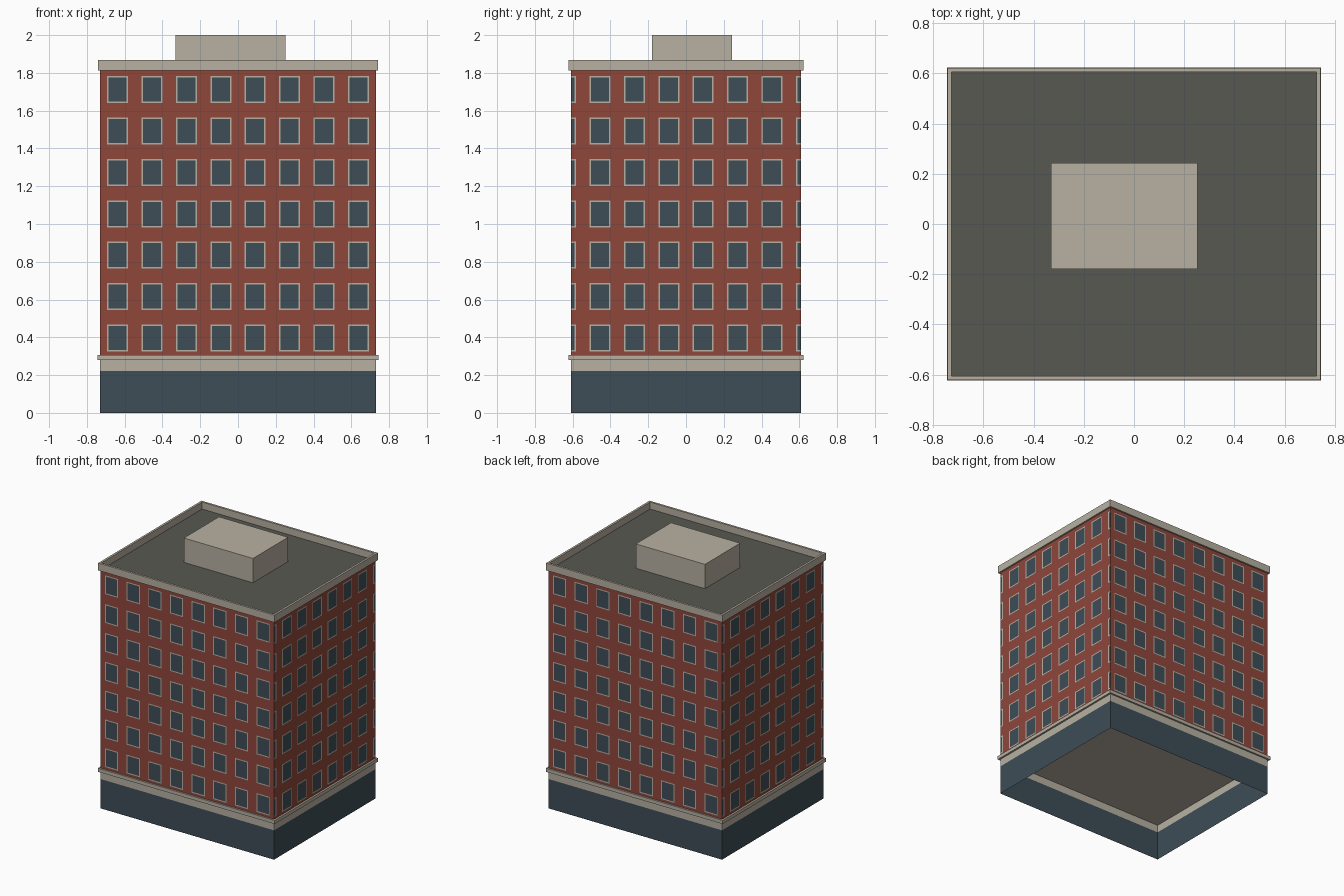
import bpy, bmesh
from mathutils import Vector

cube = bpy.data.objects.get("Cube")
if cube:
    bpy.data.objects.remove(cube, do_unlink=True)


def material(name, r, g, b):
    """Flat material from 0-255 screen values, stored as linear."""
    lin = [((c / 255 + 0.055) / 1.055) ** 2.4 for c in (r, g, b)] + [1]
    m = bpy.data.materials.new(name)
    m.use_nodes = True
    m.diffuse_color = lin
    m.node_tree.nodes["Principled BSDF"].inputs["Base Color"].default_value = lin
    return m


BRICK = material("red brick", 143, 71, 59)
STONE = material("cream stone", 184, 177, 162)
GLASS = material("slate blue glass", 62, 77, 86)
ROOF = material("dark roof", 88, 88, 82)

HALF_X, HALF_Y = 0.73, 0.609
BAND_Z, LEDGE_Z, BRICK_Z, CORNICE_Z, PARAPET_Z = 0.223, 0.28, 0.307, 1.812, 1.868
COLS, ROWS = 8, 7
STEP_U, STEP_V = 0.1823, 0.2193
WIN_W, WIN_H, FRAME = 0.111, 0.143, 0.008
FIRST_V = 0.396


def finish(bm, name, mats):
    me = bpy.data.meshes.new(name)
    bm.to_mesh(me)
    bm.free()
    for m in mats:
        me.materials.append(m)
    ob = bpy.data.objects.new(name, me)
    bpy.context.collection.objects.link(ob)
    return ob


def box_mesh(x0, x1, y0, y1, z0, z1):
    bm = bmesh.new()
    bmesh.ops.create_cube(bm, size=1)
    size = Vector((x1 - x0, y1 - y0, z1 - z0))
    centre = Vector((x0 + x1, y0 + y1, z0 + z1)) / 2
    for v in bm.verts:
        v.co = v.co * size + centre
    return bm


def window_cuts(count, step, size, centre):
    """Frame and glass edges of evenly spaced windows along one axis."""
    cuts = []
    for i in range(count):
        c = centre + (i - (count - 1) / 2) * step
        for d in (size / 2, size / 2 - FRAME):
            cuts += [c - d, c + d]
    return cuts


def offset(value, count, step, centre):
    """Distance from the middle of the nearest window."""
    first = centre - (count - 1) / 2 * step
    i = min(max(round((value - first) / step), 0), count - 1)
    return value - first - i * step


MID_V = FIRST_V + (ROWS - 1) / 2 * STEP_V


def brick_rule(u, v):
    du = abs(offset(u, COLS, STEP_U, 0))
    dv = abs(offset(v, ROWS, STEP_V, MID_V))
    if du > WIN_W / 2 or dv > WIN_H / 2:
        return 0
    return 1 if du > WIN_W / 2 - FRAME or dv > WIN_H / 2 - FRAME else 2


def walls(name, u_cuts, v_cuts, rule, mats):
    """Four open walls cut into cells; each cell takes its colour from the rule."""
    bm = bmesh.new()
    for axis, side in ((0, -1), (0, 1), (1, -1), (1, 1)):
        half = (HALF_X, HALF_Y)[axis]
        depth = (HALF_Y, HALF_X)[axis] * side
        us = sorted({-half, half} | {u for u in u_cuts if -half < u < half})
        vs = sorted(v_cuts)

        def place(u, v):
            return (u, depth, v) if axis == 0 else (depth, u, v)

        grid = [[bm.verts.new(place(u, v)) for v in vs] for u in us]
        for i in range(len(us) - 1):
            for j in range(len(vs) - 1):
                quad = [grid[i][j], grid[i + 1][j], grid[i + 1][j + 1], grid[i][j + 1]]
                if (axis == 0) == (side > 0):
                    quad.reverse()
                f = bm.faces.new(quad)
                f.material_index = rule((us[i] + us[i + 1]) / 2, (vs[j] + vs[j + 1]) / 2)
    bmesh.ops.remove_doubles(bm, verts=bm.verts, dist=0.0001)
    return finish(bm, name, mats)


# Ground floor: hollow skirt, slate below and stone band above
walls("ground_floor_walls", [], [0, BAND_Z, LEDGE_Z],
      lambda u, v: int(v > BAND_Z), [GLASS, STONE])

# Upper floors with flush windows
walls("brick_walls", window_cuts(COLS, STEP_U, WIN_W, 0),
      [BRICK_Z, CORNICE_Z] + window_cuts(ROWS, STEP_V, WIN_H, MID_V),
      brick_rule, [BRICK, STONE, GLASS])

# Projecting ledge, which also closes the ground floor from above
finish(box_mesh(-0.744, 0.744, -0.622, 0.622, LEDGE_Z, BRICK_Z), "stone_ledge", [STONE])

# Parapet with a sunken roof deck
bm = box_mesh(-0.742, 0.742, -0.621, 0.621, CORNICE_Z, PARAPET_Z)
deck = max(bm.faces, key=lambda f: f.calc_center_median().z)
bmesh.ops.inset_region(bm, faces=[deck], thickness=0.023)
deck = bmesh.ops.extrude_discrete_faces(bm, faces=[deck])["faces"][0]
bmesh.ops.translate(bm, verts=deck.verts, vec=(0, 0, CORNICE_Z + 0.003 - PARAPET_Z))
deck.material_index = 1
finish(bm, "parapet_and_roof", [STONE, ROOF])

# Rooftop plant room
finish(box_mesh(-0.33, 0.252, -0.18, 0.243, CORNICE_Z + 0.003, 2), "plant_room", [STONE])
